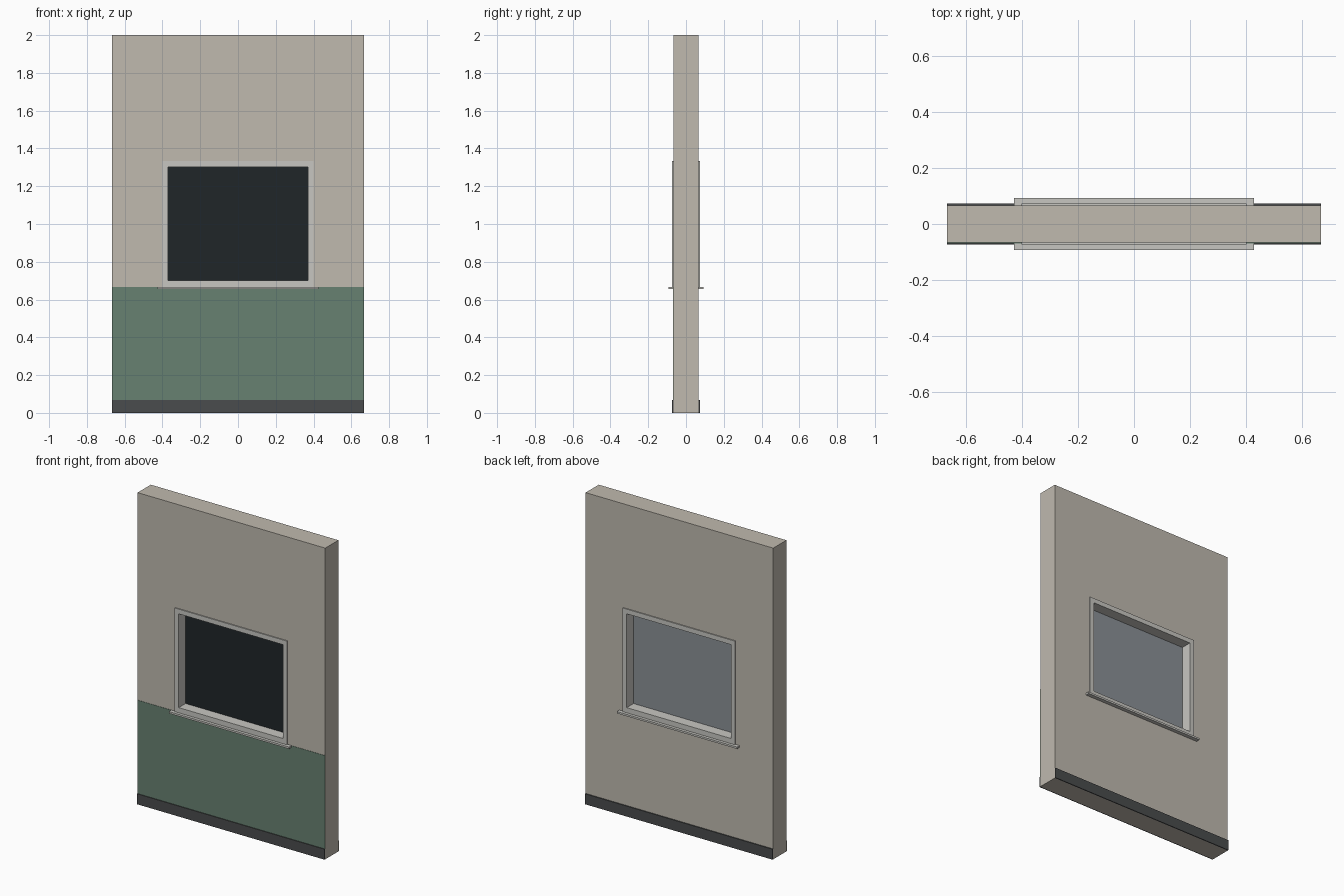
import bpy, bmesh

if "Cube" in bpy.data.objects:
    bpy.data.objects.remove(bpy.data.objects["Cube"])


def material(name, rgb):
    # sRGB 0-255 to linear viewport colour
    m = bpy.data.materials.new(name)
    m.diffuse_color = [(c / 255) ** 2.2 for c in rgb] + [1]
    m.use_nodes = True
    m.node_tree.nodes["Principled BSDF"].inputs["Base Color"].default_value = m.diffuse_color
    return m


PLASTER = material("plaster", (190, 184, 173))
GREEN = material("green_panel", (103, 128, 113))
DARK = material("dark_base", (75, 77, 78))
TRIM = material("pale_trim", (198, 197, 192))
PANE = material("dark_pane", (37, 42, 45))
BACK = material("grey_pane", (137, 143, 148))


def finish(name, bm, mat):
    bmesh.ops.recalc_face_normals(bm, faces=bm.faces)
    me = bpy.data.meshes.new(name)
    bm.to_mesh(me)
    bm.free()
    me.materials.append(mat)
    ob = bpy.data.objects.new(name, me)
    bpy.context.collection.objects.link(ob)
    return ob


def box(name, x, y0, y1, z0, z1, mat):
    bm = bmesh.new()
    bmesh.ops.create_cube(bm, size=1)
    for v in bm.verts:
        v.co = (v.co.x * 2 * x, y0 if v.co.y < 0 else y1, z0 if v.co.z < 0 else z1)
    return finish(name, bm, mat)


def ring(name, outer, inner, depth, mat):
    # Rectangular slab with a rectangular hole; outer/inner = (half x, z0, z1)
    bm = bmesh.new()
    loops = [[bm.verts.new((sx * hx, -depth, z)) for sx, z in
              ((-1, z0), (1, z0), (1, z1), (-1, z1))] for hx, z0, z1 in (outer, inner)]
    o, i = loops
    for k in range(4):
        n = (k + 1) % 4
        bm.faces.new((o[k], o[n], i[n], i[k]))
    ext = bmesh.ops.extrude_face_region(bm, geom=bm.faces[:], use_keep_orig=True)
    moved = [g for g in ext["geom"] if isinstance(g, bmesh.types.BMVert)]
    bmesh.ops.translate(bm, verts=moved, vec=(0, 2 * depth, 0))
    return finish(name, bm, mat)


W, D = 0.667, 0.0667
OPEN = (0.40, 0.667, 1.333)

# Wall with window opening, and the frame lining it
ring("wall", (W, 0, 2), OPEN, D, PLASTER)
ring("window_frame", OPEN, (0.37, 0.70, 1.303), 0.0733, TRIM)

# Painted lower panel on the front only
box("lower_panel", W, -D - 0.002, -D, 0.067, 0.667, GREEN)

# Baseboard and sill on each side
for side, s in (("front", -1), ("back", 1)):
    for part, hx, d, z0, z1, mat in (("baseboard", W, 0.0733, 0, 0.067, DARK),
                                     ("sill", 0.427, 0.092, 0.655, 0.667, TRIM)):
        y0, y1 = sorted((s * D, s * d))
        box(f"{part}_{side}", hx, y0, y1, z0, z1, mat)

# Pane halves: dark in front, grey behind
box("pane_front", 0.37, -0.004, 0, 0.70, 1.303, PANE)
box("pane_back", 0.37, 0, 0.004, 0.70, 1.303, BACK)
